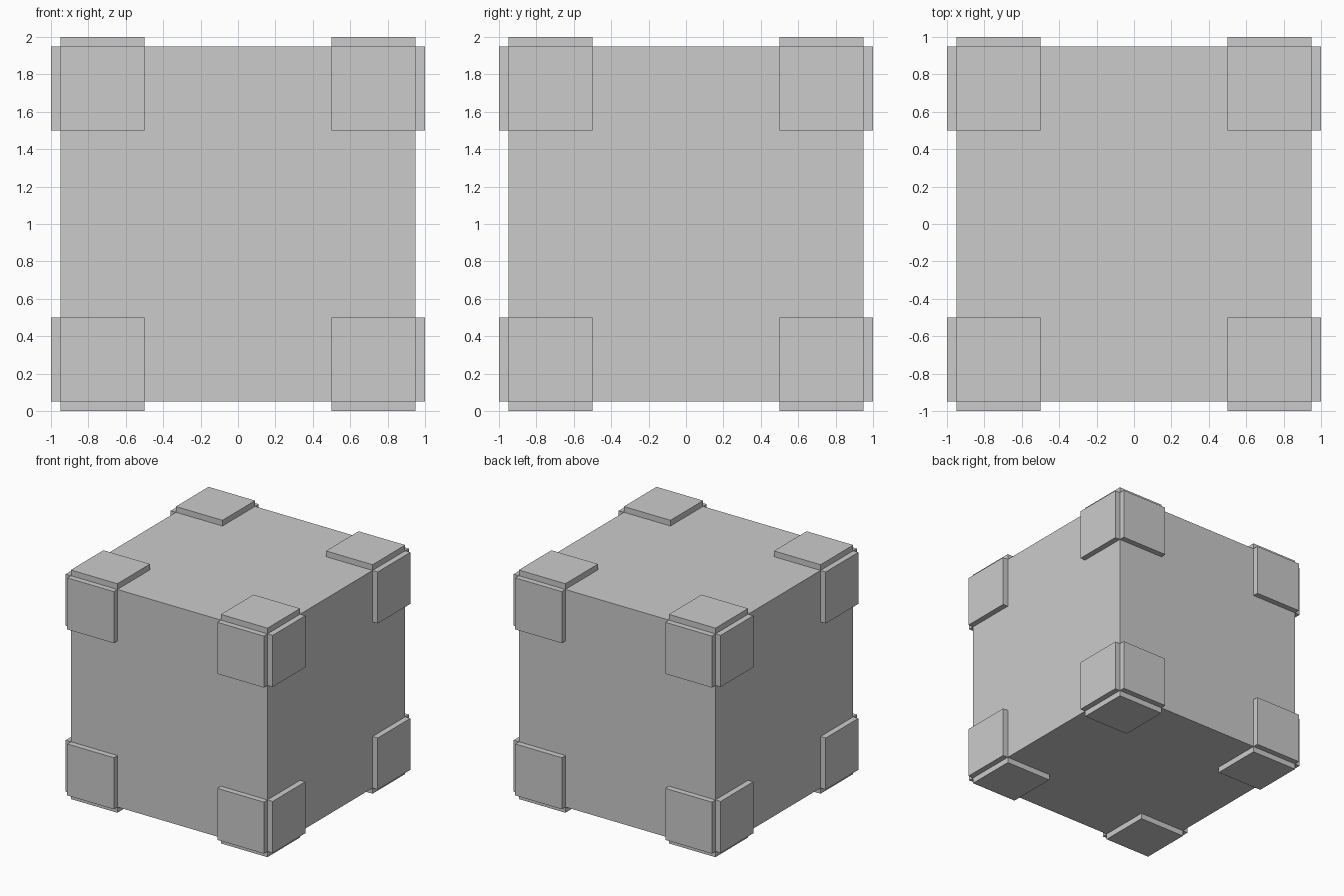
import bpy, bmesh
from mathutils import Vector

if "Cube" in bpy.data.objects:
    bpy.data.objects.remove(bpy.data.objects["Cube"])

HALF = 0.95    # half size of the core cube
INNER = 0.5    # where the corner pads start
PAD = 0.05     # pad thickness

# Core cube, cut along the inner edges of the pads
bm = bmesh.new()
bmesh.ops.create_cube(bm, size=2 * HALF)
for axis in range(3):
    for side in (-1, 1):
        normal = Vector((0, 0, 0))
        normal[axis] = 1
        bmesh.ops.bisect_plane(bm, geom=bm.verts[:] + bm.edges[:] + bm.faces[:],
                               plane_co=normal * INNER * side, plane_no=normal)

# Corner pads: raise the four corner squares of every side
bm.normal_update()
corners = [f for f in bm.faces
           if all(abs(c) > INNER for c in f.calc_center_median())]
pads = bmesh.ops.extrude_discrete_faces(bm, faces=corners)["faces"]
for face in pads:
    face.normal_update()
    bmesh.ops.translate(bm, verts=face.verts[:], vec=face.normal * PAD)

# Stand the block on the floor
bmesh.ops.translate(bm, verts=bm.verts[:], vec=(0, 0, HALF + PAD))
bmesh.ops.recalc_face_normals(bm, faces=bm.faces[:])

mesh = bpy.data.meshes.new("padded_cube")
bm.to_mesh(mesh)
bm.free()
bpy.context.collection.objects.link(bpy.data.objects.new("padded_cube", mesh))
